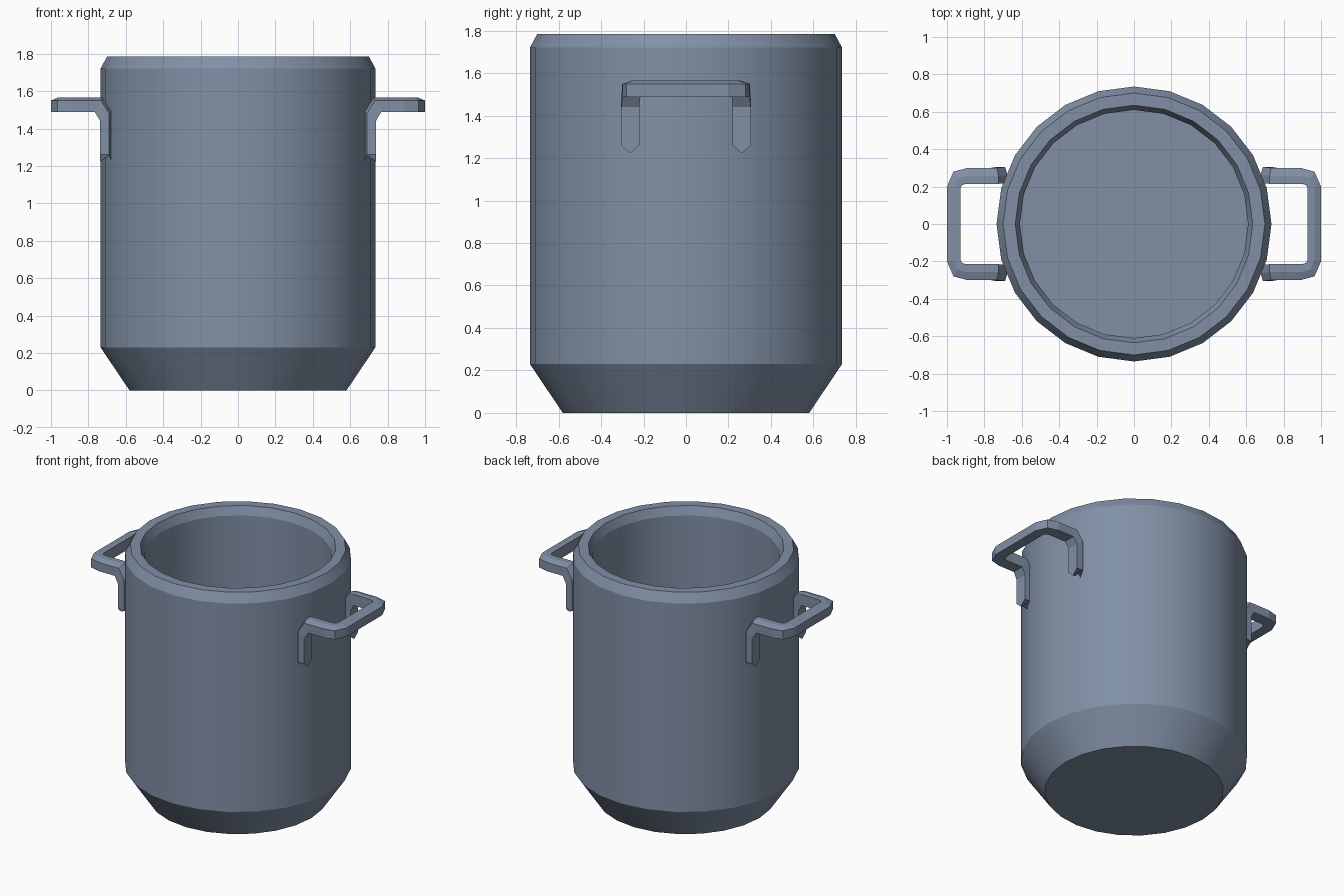
import bpy
import bmesh
from math import cos, sin, pi, radians
from mathutils import Vector

cube = bpy.data.objects.get("Cube")
if cube:
    bpy.data.objects.remove(cube, do_unlink=True)

COLOUR = (0.22, 0.28, 0.38, 1.0)
steel = bpy.data.materials.new("blue_grey_steel")
steel.use_nodes = True
steel.diffuse_color = COLOUR
steel.node_tree.nodes["Principled BSDF"].inputs["Base Color"].default_value = COLOUR


def loft(name, rings, smooth=False):
    """Skin a list of equal rings and cap both ends."""
    bm = bmesh.new()
    loops = [[bm.verts.new(p) for p in ring] for ring in rings]
    count = len(rings[0])
    for a, b in zip(loops, loops[1:]):
        for i in range(count):
            j = (i + 1) % count
            bm.faces.new((a[i], a[j], b[j], b[i]))
    bm.faces.new(loops[0])
    bm.faces.new(loops[-1])
    bmesh.ops.recalc_face_normals(bm, faces=bm.faces)
    mesh = bpy.data.meshes.new(name)
    bm.to_mesh(mesh)
    bm.free()
    mesh.materials.append(steel)
    obj = bpy.data.objects.new(name, mesh)
    bpy.context.collection.objects.link(obj)
    if smooth:
        bpy.ops.object.select_all(action="DESELECT")
        obj.select_set(True)
        bpy.context.view_layer.objects.active = obj
        bpy.ops.object.shade_smooth_by_angle(angle=radians(20))
    return obj


def circle(radius, z, sides=24):
    return [(radius * cos(2 * pi * i / sides), radius * sin(2 * pi * i / sides), z)
            for i in range(sides)]


# Pot body: outer wall, chamfered rim, inner wall, floor
profile = [(0.58, 0), (0.735, 0.23), (0.735, 1.72), (0.70, 1.785),
           (0.635, 1.785), (0.61, 1.725), (0.61, 0.13)]
loft("pot_body", [circle(r, z) for r, z in profile], smooth=True)


def section(inner, outer, rise, tip=0.0):
    """Bar section with a sloping outer shoulder; tip drops its middle."""
    inner, outer, rise = Vector(inner), Vector(outer), Vector(rise)
    middle = (inner + outer) / 2 - Vector((0, 0, tip))
    return [inner, middle, outer, outer + rise * 0.8, middle + rise, inner + rise]


# Handle: pointed leg, knee, arm and rounded corner, mirrored front to back
LOW = 1.487
UP = (0, 0, 0.078)
half = [
    section((0.737, 0.22, 1.26), (0.737, 0.305, 1.26), (-0.06, 0, 0), tip=0.037),
    section((0.737, 0.22, 1.44), (0.737, 0.305, 1.44), (-0.06, 0, 0.05)),
    section((0.765, 0.215, LOW), (0.765, 0.30, LOW), (-0.04, 0, 0.078)),
    section((0.90, 0.215, LOW), (0.89, 0.30, LOW), UP),
    section((0.92, 0.208, LOW), (0.965, 0.28, LOW), UP),
    section((0.928, 0.19, LOW), (1.0, 0.20, LOW), UP),
]
rings = half + [[Vector((p.x, -p.y, p.z)) for p in ring] for ring in reversed(half)]
for side, sign in (("left", 1), ("right", -1)):
    loft(side + "_handle", [[(sign * p.x, p.y, p.z) for p in ring] for ring in rings])
